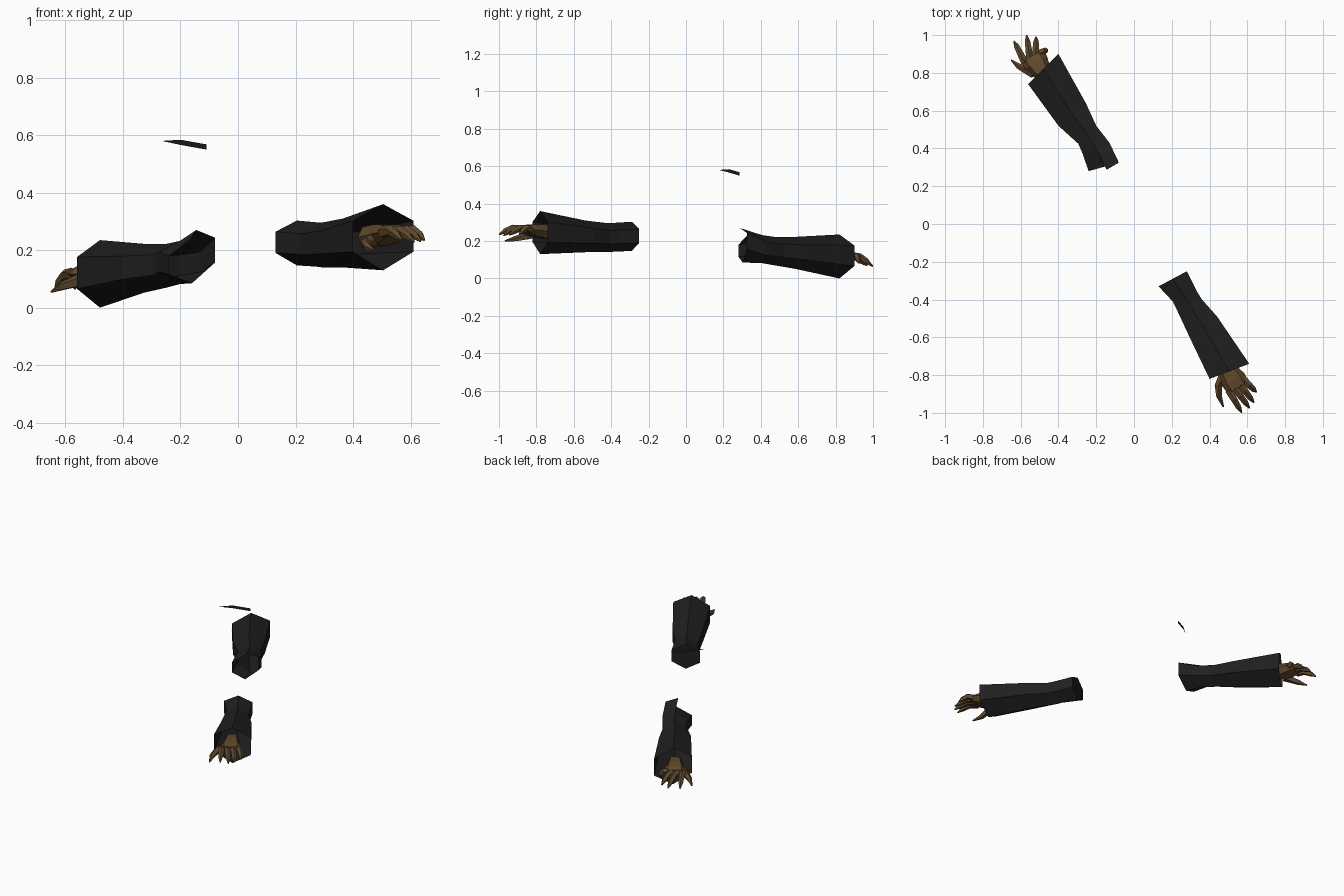
import bpy, bmesh, math
from mathutils import Vector

cube = bpy.data.objects.get("Cube")
if cube:
    bpy.data.objects.remove(cube, do_unlink=True)


def material(name, rgb):
    m = bpy.data.materials.new(name)
    m.use_nodes = True
    m.diffuse_color = (*rgb, 1)
    m.node_tree.nodes["Principled BSDF"].inputs["Base Color"].default_value = (*rgb, 1)
    return m


BLACK = material("black cloth", (0.014, 0.014, 0.014))
BROWN = material("brown skin", (0.12, 0.068, 0.026))


def finish(bm, name, mat):
    bmesh.ops.recalc_face_normals(bm, faces=bm.faces)
    mesh = bpy.data.meshes.new(name)
    bm.to_mesh(mesh)
    bm.free()
    mesh.materials.append(mat)
    obj = bpy.data.objects.new(name, mesh)
    bpy.context.collection.objects.link(obj)
    return obj


def loft(rings, cap_start=True, cap_end=True):
    """Skin a list of equal-sized point rings."""
    bm = bmesh.new()
    loops = [[bm.verts.new(p) for p in ring] for ring in rings]
    n = len(loops[0])
    for a, b in zip(loops, loops[1:]):
        for i in range(n):
            j = (i + 1) % n
            bm.faces.new((a[i], a[j], b[j], b[i]))
    if cap_start:
        bm.faces.new(loops[0])
    if cap_end:
        bm.faces.new(loops[-1])
    return bm, loops


def sleeve_ring(lx, ly, rx, ry, top, bottom, tilt=0):
    """Six-sided section: ridge on top and bottom, upright sides."""
    mx, my = (lx + rx) / 2, (ly + ry) / 2
    up = bottom + (top - bottom) * 0.75
    low = bottom + (top - bottom) * 0.28
    return [(mx, my, top), (rx, ry, up + tilt), (rx, ry, low + tilt),
            (mx, my, bottom), (lx, ly, low - tilt), (lx, ly, up - tilt)]


# Left sleeve, open at the cuff
bm, _ = loft([sleeve_ring(*s) for s in (
    (.40, -.82, .61, -.74, .36, .13),
    (.29, -.59, .44, -.49, .31, .14),
    (.225, -.45, .36, -.40, .296, .14),
    (.205, -.41, .335, -.36, .297, .143),
    (.13, -.33, .28, -.25, .303, .147))], cap_start=False)
finish(bm, "left_sleeve", BLACK)

# Right sleeve, open at both ends with a torn notch at the elbow
bm, loops = loft([sleeve_ring(*s) for s in (
    (-.56, .74, -.40, .90, .235, 0),
    (-.40, .52, -.255, .64, .222, .052),
    (-.295, .425, -.20, .52, .222, .07),
    (-.275, .38, -.13, .43, .232, .082),
    (-.24, .28, -.08, .325, .27, .085, .02))], cap_start=False, cap_end=False)
end = loops[-1]
end[0].co = (-.145, .287, .27)
end[5].co.z = .18
edge = bm.edges.get((end[0], end[5]))
_, notch = bmesh.utils.edge_split(edge, end[0], 0.5)
notch.co = (-.165, .335, .238)
finish(bm, "right_sleeve", BLACK)

# Loose scrap of cloth
bm = bmesh.new()
bm.faces.new([bm.verts.new(p) for p in (
    (-.265, .175, .58), (-.2, .23, .584), (-.11, .285, .568),
    (-.11, .285, .55), (-.2, .23, .566))])
finish(bm, "cloth_scrap", BLACK)

THUMB_SIDE = Vector((-.85, -.52, 0))


def digit(name, points, radii):
    """Five-sided tapering finger along a short path."""
    rings = []
    for i, p in enumerate(points):
        d = (points[min(i + 1, len(points) - 1)] - points[max(i - 1, 0)]).normalized()
        side = d.cross(Vector((0, 0, 1))).normalized()
        up = side.cross(d)
        rings.append([p + radii[i] * (side * math.cos(a) + up * math.sin(a))
                      for a in (math.tau * k / 5 + math.pi / 2 for k in range(5))])
    finish(loft(rings)[0], name, BROWN)


def hand(label, wrist, knuckles, tips, thumb):
    wrist, knuckles = Vector(wrist), Vector(knuckles)

    def palm_ring(t, half, thick):
        c = wrist.lerp(knuckles, t)
        z = Vector((0, 0, thick))
        s = THUMB_SIDE * half
        return [c + s, c + s * .6 + z, c - s * .6 + z,
                c - s, c - s * .6 - z, c + s * .6 - z]

    bm, _ = loft([palm_ring(0, .045, .035), palm_ring(.45, .052, .036),
                  palm_ring(.8, .068, .03), palm_ring(1.08, .064, .018)])
    finish(bm, label + "_palm", BROWN)
    # Fingers fan out from the knuckle line and bend down at the tips
    names = ("index", "middle", "ring", "little")
    for name, tip, s in zip(names, tips, (.05, .018, -.016, -.048)):
        base, tip = knuckles + THUMB_SIDE * s, Vector(tip)
        lift = Vector((0, 0, .018))
        digit(f"{label}_{name}_finger",
              [base, base.lerp(tip, .4) + lift, base.lerp(tip, .75) + lift * .6, tip],
              (.021, .018, .015, .004))
    digit(label + "_thumb", [Vector(p) for p in thumb], (.026, .021, .016, .004))


hand("left", (.455, -.71, .245), (.545, -.855, .262),
     ((.57, -.998, .235), (.612, -.975, .23), (.635, -.945, .232), (.648, -.89, .235)),
     ((.475, -.80, .24), (.447, -.855, .225), (.45, -.91, .212), (.473, -.968, .2)))
hand("right", (-.455, .76, .115), (-.535, .88, .118),
     ((-.635, .968, .068), (-.568, .998, .065), (-.518, .99, .07), (-.458, .925, .08)),
     ((-.53, .795, .10), (-.57, .815, .088), (-.61, .835, .075), (-.65, .868, .055)))
